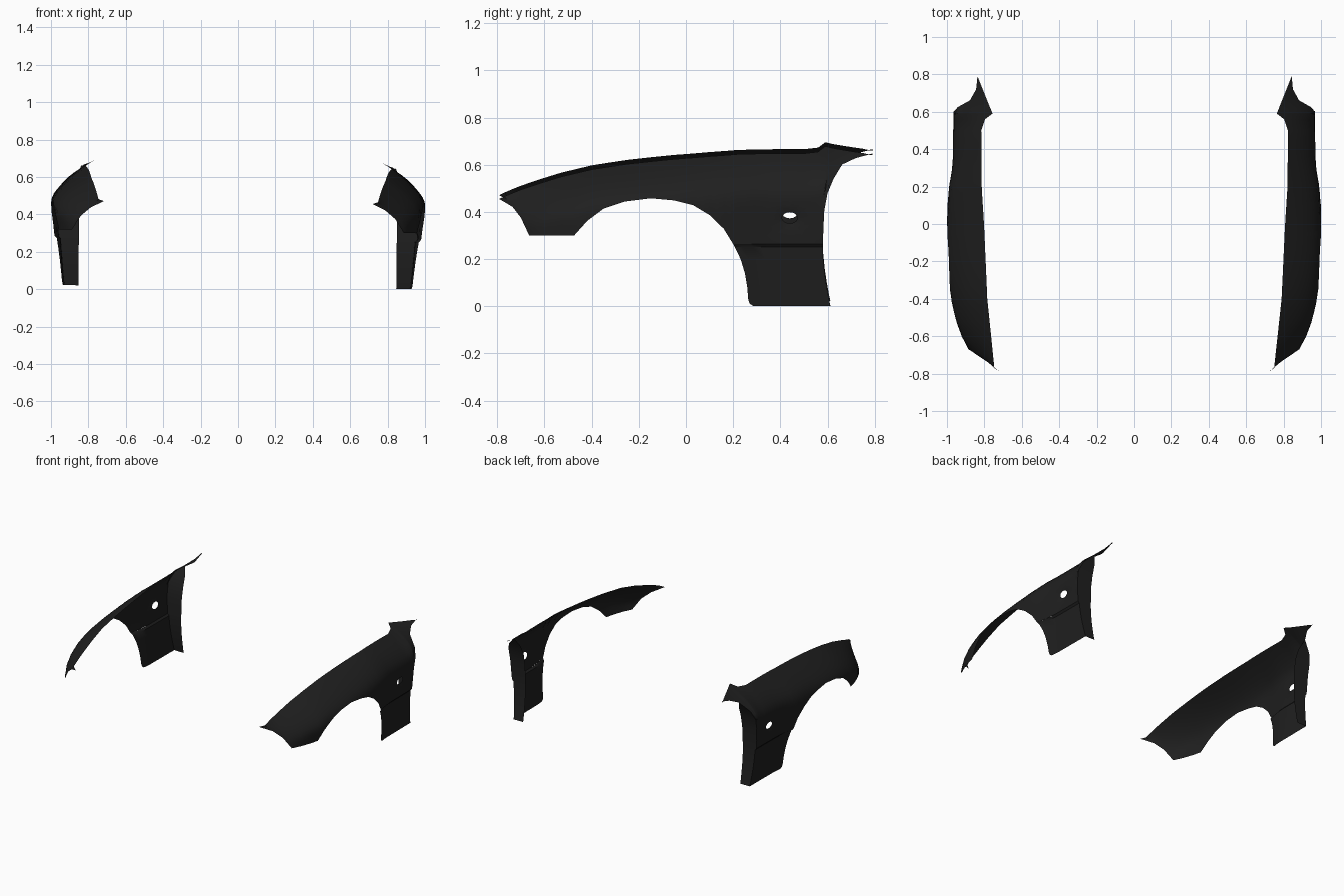
import bpy, bmesh, math

if "Cube" in bpy.data.objects:
    bpy.data.objects.remove(bpy.data.objects["Cube"])

ROLL = 0.011  # the pair leans very slightly to one side

black = bpy.data.materials.new("black_paint")
black.diffuse_color = (0.014, 0.014, 0.014, 1)
black.use_nodes = True
black.node_tree.nodes["Principled BSDF"].inputs["Base Color"].default_value = black.diffuse_color

# columns of the upper panel: top y, top z, bottom y, bottom z
COLS = [(-.79, .472, -.79, .452), (-.77, .482, -.735, .42), (-.74, .495, -.70, .375),
        (-.70, .511, -.665, .30), (-.62, .538, -.60, .30), (-.53, .566, -.53, .30),
        (-.45, .585, -.475, .30), (-.40, .597, -.42, .362), (-.33, .608, -.35, .415),
        (-.25, .62, -.26, .445), (-.15, .631, -.15, .459), (-.05, .641, -.05, .45),
        (.03, .647, .03, .43), (.10, .653, .10, .388), (.17, .658, .16, .33),
        (.22, .662, .20, .265), (.30, .664, .28, .265), (.37, .665, .36, .265),
        (.44, .665, .44, .265), (.50, .665, .50, .265), (.56, .672, .55, .265),
        (.59, .695, .58, .265), (.605, .692, .585, .40), (.62, .688, .60, .48),
        (.66, .681, .625, .54), (.71, .673, .66, .60), (.75, .667, .72, .628),
        (.79, .658, .79, .647)]
COLS = [(a, b - .008, c, d + .01) for a, b, c, d in COLS]

# plan curves: widest line and inner top edge, as (y, value)
WIDE = [(-.79, .76), (-.75, .81), (-.66, .90), (-.58, .935), (-.5, .96), (-.4, .98), (-.3, .993),
        (-.18, 1), (.08, 1), (.2, .99), (.27, .977), (.33, .969), (.8, .965)]
INNER = [(-.79, .72), (-.77, .748), (-.4, .787), (0, .805), (.2, .818), (.5, .82),
         (.56, .80), (.59, .76), (.79, .84)]
CREST = [(c[0], c[1]) for c in COLS]
HOLE = (.44, .386, .032, .023)


def lerp(table, y):
    if y <= table[0][0]:
        return table[0][1]
    for (a, u), (b, v) in zip(table, table[1:]):
        if y <= b:
            return u + (v - u) * (y - a) / (b - a)
    return table[-1][1]


def skin_x(y, z):
    """Outer skin: curls in above the shoulder, tucks under below it."""
    w, t, top = lerp(WIDE, y), lerp(INNER, y), lerp(CREST, y)
    s = min(1, max(0, (z - top + .18) / .18))
    x = w + (t - w) * s ** 1.7 - .034 * (max(0, .45 - z) / .45) ** 1.3
    d = ((y - HOLE[0]) / .05) ** 2 + ((z - HOLE[1] + .01) / .04) ** 2
    x -= .012 * math.exp(-d)                       # dimple round the hole
    if z < .27:
        x -= .01 * min(1, (.275 - z) / .012)       # recessed lower panel
    return x


def grid(bm, rows):
    vs = [[bm.verts.new(p) for p in r] for r in rows]
    for r, q in zip(vs, vs[1:]):
        for i in range(len(r) - 1):
            bm.faces.new((r[i], r[i + 1], q[i + 1], q[i]))


def finish(bm, name, outward):
    bmesh.ops.recalc_face_normals(bm, faces=bm.faces[:])
    bm.normal_update()
    if sum((f.normal[outward] * f.calc_area() for f in bm.faces)) < 0:
        bmesh.ops.reverse_faces(bm, faces=bm.faces[:])
    me = bpy.data.meshes.new(name)
    bm.to_mesh(me)
    bm.free()
    me.materials.append(black)
    ob = bpy.data.objects.new(name, me)
    bpy.context.collection.objects.link(ob)
    ob.modifiers.new("mirror", 'MIRROR').use_mirror_merge = False
    ob.rotation_euler = (0, ROLL, 0)
    ob.location = (-.004, 0, 0)
    bpy.ops.object.select_all(action='DESELECT')
    ob.select_set(True)
    bpy.context.view_layer.objects.active = ob
    bpy.ops.object.shade_smooth_by_angle(angle=math.radians(35))


# upper panel, drawn flat, pierced, then pushed out to the skin
bm = bmesh.new()
N = 12
grid(bm, [[(0, a + (c - a) * i / N, b + (d - b) * i / N) for i in range(N + 1)]
          for a, b, c, d in COLS])
hy, hz, ry, rz = HOLE
for k in range(14):
    a = 2 * math.pi * k / 14
    co = (0, hy + ry * math.cos(a), hz + rz * math.sin(a))
    near = [f for f in bm.faces
            if abs(f.calc_center_median().y - hy) < .08 and abs(f.calc_center_median().z - hz) < .06]
    geom = near + list({e for f in near for e in f.edges}) + list({v for f in near for v in f.verts})
    bmesh.ops.bisect_plane(bm, geom=geom, dist=1e-5, plane_co=co,
                           plane_no=(0, math.cos(a) / ry, math.sin(a) / rz))
gone = [f for f in bm.faces if ((f.calc_center_median().y - hy) / ry) ** 2
        + ((f.calc_center_median().z - hz) / rz) ** 2 < 1]
bmesh.ops.delete(bm, geom=gone, context='FACES')
for v in bm.verts:
    v.co.x = skin_x(v.co.y, v.co.z)
finish(bm, "fender_upper_panel", 0)

# lower panel behind the wheel: z, front y, rear y
LOW = [(.275, .20, .58), (.262, .207, .58), (.21, .232, .582), (.15, .25, .588),
       (.09, .26, .597), (.04, .264, .606), (.022, .27, .61), (.012, .285, .612)]
bm = bmesh.new()
rows = []
for z, y0, y1 in LOW:
    ys = [y0 + (y1 - y0) * i / 10 for i in range(11)]
    rows.append([(skin_x(y, z), y, z) for y in ys])
grid(bm, rows)
finish(bm, "fender_lower_panel", 0)

# flange turned inward along the door edge
edge = [(y1, z, .85) for z, y0, y1 in reversed(LOW)]
edge += [(.582, .34, .85), (.585, .41, .85), (.60, .49, .85), (.625, .55, .855), (.66, .61, .88)]
bm = bmesh.new()
grid(bm, [[(skin_x(y, z), y, z), (min(xi, skin_x(y, z)), y, z)] for y, z, xi in edge])
finish(bm, "door_edge_flange", 1)
